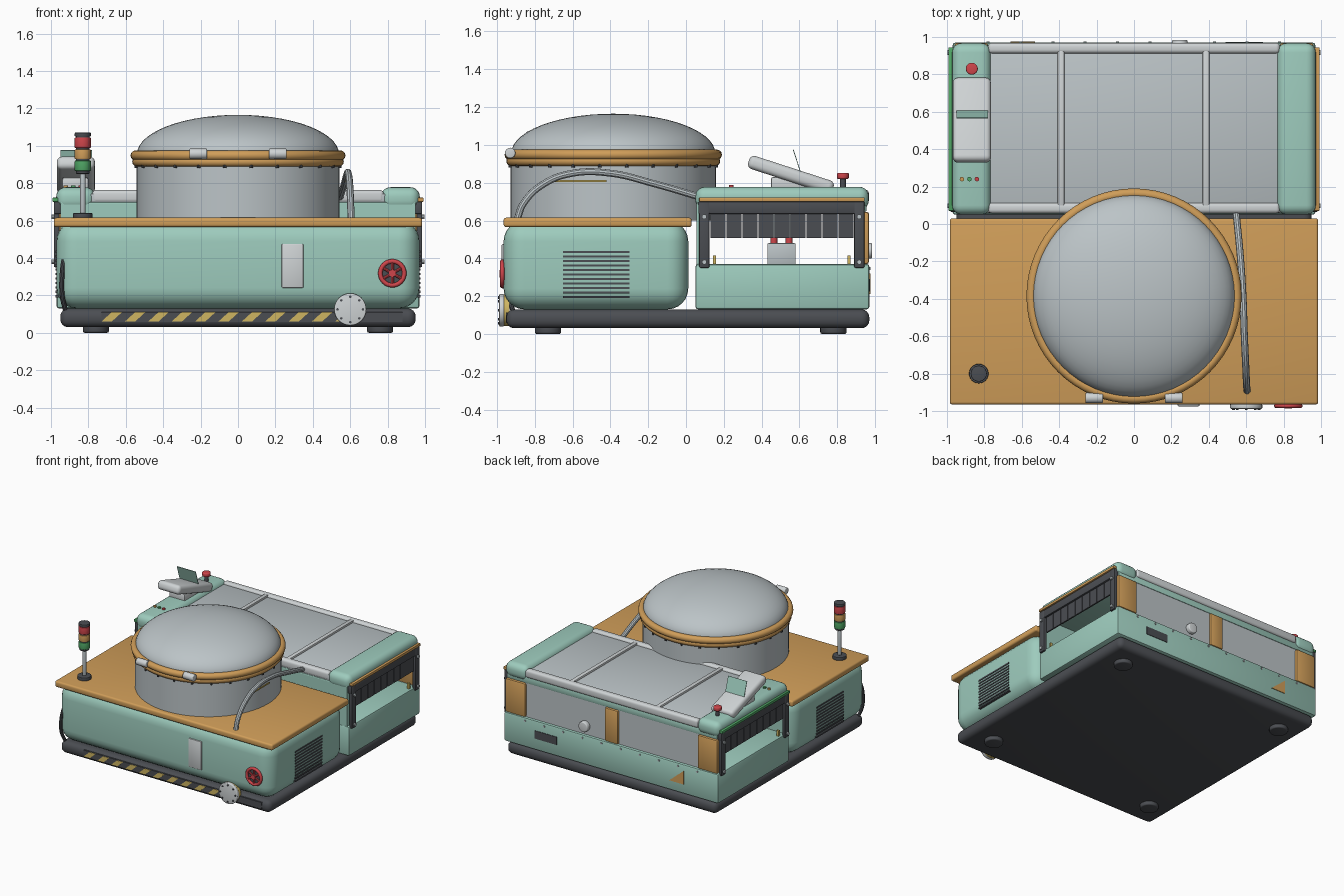
import bpy, bmesh, math
from mathutils import Vector, Matrix

if "Cube" in bpy.data.objects:
    bpy.data.objects.remove(bpy.data.objects["Cube"])


def material(name, rgb):
    m = bpy.data.materials.new(name)
    m.diffuse_color = (*rgb, 1)
    m.use_nodes = True
    m.node_tree.nodes["Principled BSDF"].inputs["Base Color"].default_value = m.diffuse_color
    return m


TEAL = material("mint paint", (0.34, 0.60, 0.51))
ORANGE = material("orange paint", (0.63, 0.34, 0.10))
GREY = material("grey metal", (0.50, 0.55, 0.57))
LIGHT = material("light grey", (0.62, 0.65, 0.66))
DARK = material("dark rubber", (0.07, 0.075, 0.085))
RED = material("signal red", (0.62, 0.06, 0.07))
GREEN = material("signal green", (0.08, 0.38, 0.13))
YELLOW = material("warning yellow", (0.62, 0.46, 0.12))


def finish(bm, name, mat):
    bmesh.ops.recalc_face_normals(bm, faces=bm.faces)
    me = bpy.data.meshes.new(name)
    bm.to_mesh(me)
    bm.free()
    me.materials.append(mat)
    ob = bpy.data.objects.new(name, me)
    bpy.context.collection.objects.link(ob)
    return ob


def box(name, x, y, z, mat, bevel=0.0, seg=3):
    """Box from (min, max) pairs with rounded edges."""
    bm = bmesh.new()
    bmesh.ops.create_cube(bm, size=1)
    for v in bm.verts:
        v.co = [(a + b) / 2 + c * (b - a) for (a, b), c in zip((x, y, z), v.co)]
    if bevel:
        bmesh.ops.bevel(bm, geom=bm.edges[:], offset=bevel, segments=seg,
                        profile=0.5, affect='EDGES')
    return finish(bm, name, mat)


def cyl(name, a, b, r, mat, n=24, bevel=0.0):
    """Cylinder between two points."""
    a, b = Vector(a), Vector(b)
    rot = (b - a).to_track_quat('Z', 'Y').to_matrix().to_4x4()
    bm = bmesh.new()
    bmesh.ops.create_cone(bm, cap_ends=True, segments=n, radius1=r, radius2=r,
                          depth=(b - a).length)
    if bevel:
        rim = [e for e in bm.edges if abs(e.verts[0].co.z - e.verts[1].co.z) < 1e-5]
        bmesh.ops.bevel(bm, geom=rim, offset=bevel, segments=3, profile=0.5, affect='EDGES')
    bm.transform(Matrix.Translation((a + b) / 2) @ rot)
    return finish(bm, name, mat)


def lathe(name, profile, mat, centre, axis='Z', n=64, closed=False):
    """Spin an (r, z) profile; axis Y turns it to face the front."""
    bm = bmesh.new()
    vs = [bm.verts.new((r, 0, z)) for r, z in profile]
    pairs = list(zip(vs, vs[1:])) + ([(vs[-1], vs[0])] if closed else [])
    es = [bm.edges.new(p) for p in pairs]
    bmesh.ops.spin(bm, geom=vs + es, axis=(0, 0, 1), cent=(0, 0, 0),
                   angle=math.tau, steps=n, use_duplicate=False)
    bmesh.ops.remove_doubles(bm, verts=bm.verts, dist=1e-5)
    rot = Matrix.Rotation(math.pi / 2, 4, 'X') if axis == 'Y' else Matrix()
    bm.transform(Matrix.Translation(centre) @ rot)
    return finish(bm, name, mat)


def ring(name, major, minor, mat, centre, axis='Z', n=64):
    prof = [(major + minor * math.cos(i * math.tau / 12), minor * math.sin(i * math.tau / 12))
            for i in range(12)]
    return lathe(name, prof, mat, centre, axis, n, True)


def tube(name, pts, r, mat):
    cu = bpy.data.curves.new(name, 'CURVE')
    cu.dimensions = '3D'
    cu.bevel_depth, cu.bevel_resolution, cu.use_fill_caps = r, 3, True
    sp = cu.splines.new('BEZIER')
    sp.bezier_points.add(len(pts) - 1)
    for p, co in zip(sp.bezier_points, pts):
        p.co = co
        p.handle_left_type = p.handle_right_type = 'AUTO'
    cu.materials.append(mat)
    ob = bpy.data.objects.new(name, cu)
    bpy.context.collection.objects.link(ob)
    bpy.ops.object.select_all(action='DESELECT')
    ob.select_set(True)
    bpy.context.view_layer.objects.active = ob
    bpy.ops.object.convert(target='MESH')


def prism(name, pts, y0, y1, mat):
    """Flat plate from an x-z outline."""
    bm = bmesh.new()
    f = bm.faces.new([bm.verts.new((x, y0, z)) for x, z in pts])
    ext = bmesh.ops.extrude_face_region(bm, geom=[f])['geom']
    bmesh.ops.translate(bm, vec=(0, y1 - y0, 0),
                        verts=[g for g in ext if isinstance(g, bmesh.types.BMVert)])
    return finish(bm, name, mat)


# base slab and feet
box("base", (-0.95, 0.95), (-0.95, 0.97), (0.03, 0.13), DARK, 0.042, 4)
for x in (-0.76, 0.76):
    for y in (-0.73, 0.78):
        cyl("foot", (x, y, 0), (x, y, 0.05), 0.07, DARK, 24, 0.01)

# hazard stripes on the base front
box("hazard_plate", (-0.73, 0.88), (-0.953, -0.94), (0.058, 0.112), DARK)
for i in range(11):
    x = -0.73 + i * 0.125
    prism("hazard_stripe", [(x, 0.06), (x + 0.055, 0.06), (x + 0.11, 0.11), (x + 0.055, 0.11)],
          -0.957, -0.95, YELLOW)

# front housing and worktop
box("front_housing", (-0.97, 0.97), (-0.965, 0.012), (0.13, 0.60), TEAL, 0.11, 6)
box("worktop", (-0.985, 0.985), (-0.965, 0.03), (0.565, 0.615), ORANGE, 0.014)

# drum, rim and dome
C = (0, -0.385, 0)
lathe("drum", [(0, 0.6), (0.543, 0.6), (0.543, 0.93), (0, 0.93)], GREY, C)
ring("rim_lower", 0.54, 0.026, ORANGE, (0, -0.385, 0.914))
ring("rim_upper", 0.548, 0.027, ORANGE, (0, -0.385, 0.948))
lathe("dome", [(0.54 * math.cos(t * math.pi / 28), 0.955 + 0.21 * math.sin(t * math.pi / 28))
               for t in range(15)], GREY, C)
for i in range(24):
    a = (i + 0.5) * math.tau / 24
    p = Vector((0.55 * math.cos(a), -0.385 + 0.55 * math.sin(a), 0.88))
    cyl("rim_bolt", p, p + Vector((0, 0, 0.02)), 0.009, DARK, 8)
for x in (-0.213, 0.213):
    cyl("lid_clip", (x - 0.047, -0.93, 0.957), (x + 0.047, -0.93, 0.957), 0.028, LIGHT, 16, 0.006)

# feed pipe arching over the worktop
tube("feed_pipe", [(0.605, -0.895, 0.60), (0.602, -0.86, 0.69), (0.597, -0.75, 0.795),
                   (0.59, -0.60, 0.85), (0.583, -0.40, 0.85), (0.568, -0.17, 0.795),
                   (0.545, 0.07, 0.725)], 0.019, GREY)
box("pipe_mark", (0.575, 0.582), (-0.70, -0.42), (0.805, 0.815), YELLOW)

# signal tower
T = (-0.83, -0.80)
for name, z0, z1, r, mat in (("tower_foot", 0.61, 0.64, 0.052, DARK),
                             ("tower_pole", 0.64, 0.87, 0.015, GREY),
                             ("tower_core", 0.85, 1.06, 0.037, DARK),
                             ("green_lamp", 0.865, 0.92, 0.043, GREEN),
                             ("amber_lamp", 0.928, 0.98, 0.043, ORANGE),
                             ("red_lamp", 0.988, 1.045, 0.043, RED),
                             ("tower_cap", 1.048, 1.07, 0.043, DARK)):
    cyl(name, (*T, z0), (*T, z1), r, mat, 24, 0.004)

# front plate, hand wheel, round hatch and cable
box("front_plate", (0.233, 0.35), (-0.975, -0.95), (0.24, 0.475), LIGHT, 0.006, 2)
W = Vector((0.825, -0.972, 0.318))
ring("hand_wheel", 0.064, 0.012, RED, W, 'Y', 32)
cyl("wheel_back", W + Vector((0, 0.04, 0)), W + Vector((0, 0.004, 0)), 0.06, DARK)
cyl("wheel_hub", W, W + Vector((0, -0.014, 0)), 0.02, RED, 16)
for i in range(6):
    a = i * math.pi / 3 + math.pi / 6
    cyl("wheel_spoke", W, W + Vector((math.cos(a), 0, math.sin(a))) * 0.064, 0.008, RED, 8)
H = Vector((0.6, -0.98, 0.125))
cyl("hatch_ring", H + Vector((0, 0.045, 0)), H + Vector((0, 0.018, 0)), 0.083, YELLOW, 32)
cyl("hatch", H + Vector((0, 0.018, 0)), H + Vector((0, -0.008, 0)), 0.086, LIGHT, 32, 0.006)
for i in range(8):
    p = H + Vector((math.cos(i * math.pi / 4), 0, math.sin(i * math.pi / 4))) * 0.068
    cyl("hatch_bolt", p, p + Vector((0, -0.014, 0)), 0.007, DARK, 8)
tube("side_cable", [(-0.92, -0.91, 0.11), (-0.94, -0.94, 0.20), (-0.94, -0.94, 0.32),
                    (-0.925, -0.91, 0.43)], 0.013, DARK)

# rear housing around the open tunnel
box("rear_base", (-0.97, 0.97), (0.05, 0.97), (0.13, 0.37), TEAL, 0.014, 2)
box("tunnel_front_wall", (-0.95, 0.95), (0.055, 0.095), (0.36, 0.69), TEAL)
box("tunnel_back_wall", (-0.95, 0.95), (0.925, 0.95), (0.36, 0.65), GREY)
box("tunnel_roof", (-0.95, 0.95), (0.055, 0.955), (0.645, 0.70), TEAL, 0.008, 2)
for x in (-0.87, 0.0, 0.87):
    w = 0.06 if x == 0 else 0.09
    box("back_bracket", (x - w, x + w), (0.92, 0.968), (0.37, 0.645), ORANGE, 0.012, 2)

# lid panel with ribs and edge bars
box("lid", (-0.79, 0.79), (0.06, 0.955), (0.69, 0.745), GREY, 0.008, 2)
for x in (-0.39, 0.385):
    box("lid_rib", (x - 0.018, x + 0.018), (0.09, 0.93), (0.74, 0.762), LIGHT, 0.008, 2)
for y in (0.085, 0.94):
    box("lid_bar", (-0.78, 0.78), (y - 0.028, y + 0.028), (0.695, 0.763), LIGHT, 0.02, 4)

# tunnel ends, vents: same on both sides
for s in (-1, 1):
    def side(name, x0, x1, y, z, mat, bevel=0.0, seg=2):
        return box(name, tuple(sorted((s * x0, s * x1))), y, z, mat, bevel, seg)
    side("end_cap", 0.765, 0.972, (0.05, 0.967), (0.655, 0.778), TEAL, 0.05, 5)
    side("edge_strip", 0.955, 0.992, (0.07, 0.945), (0.70, 0.722), GREEN if s < 0 else ORANGE, 0.004)
    side("end_header", 0.94, 0.982, (0.065, 0.945), (0.635, 0.70), DARK, 0.006)
    for y in (0.097, 0.917):
        side("end_post", 0.955, 0.985, (y - 0.027, y + 0.027), (0.35, 0.70), DARK, 0.006)
        for z in (0.38, 0.62):
            cyl("post_bolt", (s * 0.98, y, z), (s * 0.996, y, z), 0.013, GREY, 10)
        d = 0.055 if y < 0.5 else -0.055
        side("sensor", 0.93, 0.95, (y + d - 0.008, y + d + 0.008), (0.37, 0.415), YELLOW)
    for i in range(9):
        y = 0.13 + i * 0.0845
        side("curtain_flap", 0.955, 0.967, (y, y + 0.079), (0.508, 0.65), DARK)
    for i in range(11):
        z = 0.195 + i * 0.0238
        side("vent_slot", 0.955, 0.975, (-0.65, -0.30), (z - 0.006, z + 0.006), DARK)

# scanner block inside the tunnel
box("scanner_block", (-0.08, 0.08), (0.43, 0.58), (0.365, 0.48), GREY, 0.006, 2)
for y in (0.465, 0.545):
    cyl("scanner_rod", (0, y, 0.48), (0, y, 0.65), 0.012, GREY, 12)
    cyl("scanner_light", (0, y, 0.48), (0, y, 0.51), 0.018, RED, 12)

# operator console
con = box("console", (-0.102, 0.102), (-0.235, 0.235), (-0.036, 0.036), LIGHT, 0.028, 4)
con.data.transform(Matrix.Translation((-0.867, 0.555, 0.842)) @ Matrix.Rotation(math.radians(-18), 4, 'X'))
box("console_stand", (-0.94, -0.80), (0.45, 0.70), (0.76, 0.83), LIGHT, 0.01, 2)
scr = box("screen", (-0.085, 0.085), (-0.002, 0.002), (-0.075, 0.075), TEAL)
scr.data.transform(Matrix.Translation((-0.865, 0.59, 0.905)) @ Matrix.Rotation(math.radians(18), 4, 'X'))
cyl("stop_stem", (-0.867, 0.83, 0.77), (-0.867, 0.83, 0.825), 0.016, DARK, 16)
cyl("stop_button", (-0.867, 0.83, 0.82), (-0.867, 0.83, 0.852), 0.032, RED, 24, 0.008)
for x, mat in ((-0.92, ORANGE), (-0.88, GREEN), (-0.84, RED)):
    cyl("push_button", (x, 0.24, 0.77), (x, 0.24, 0.788), 0.012, mat, 12)

# back face details
cyl("back_knob", (0.245, 0.94, 0.44), (0.245, 0.985, 0.44), 0.042, LIGHT, 24, 0.008)
box("back_vent", (0.49, 0.69), (0.965, 0.974), (0.225, 0.29), DARK)
prism("warning_sign", [(-0.66, 0.21), (-0.53, 0.21), (-0.66, 0.32)], 0.966, 0.975, ORANGE)
for i in range(10):
    x = -0.78 + i * 0.173
    cyl("back_rivet", (x, 0.965, 0.345), (x, 0.977, 0.345), 0.008, GREY, 8)

# smooth curved faces, keep hard edges
bpy.ops.object.select_all(action='SELECT')
bpy.context.view_layer.objects.active = bpy.data.objects["base"]
bpy.ops.object.shade_smooth_by_angle(angle=math.radians(35))
